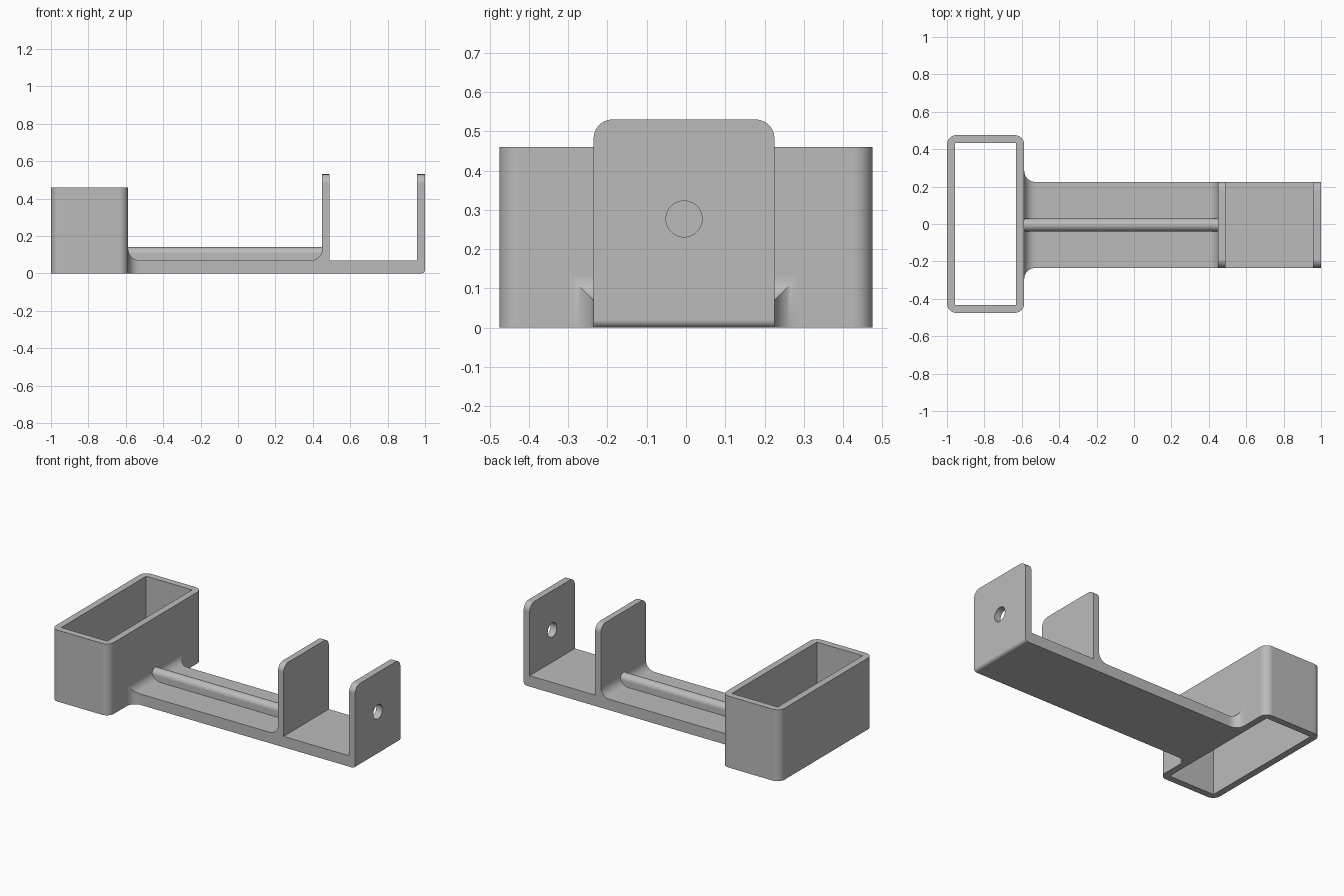
import bpy, bmesh
from math import cos, sin, pi, radians

if "Cube" in bpy.data.objects:
    bpy.data.objects.remove(bpy.data.objects["Cube"])

grey = bpy.data.materials.new("plain grey")
grey.use_nodes = True
grey.diffuse_color = (0.5, 0.5, 0.5, 1)
grey.node_tree.nodes["Principled BSDF"].inputs["Base Color"].default_value = (0.5, 0.5, 0.5, 1)

Y0, Y1 = -0.235, 0.225      # arm sides
T, WALL, R = 0.07, -0.587, 0.06   # arm thickness, box face, fillet radius
PLATE, TOP = 0.45, 0.53     # inner plate position, plate height
YC = (Y0 + Y1) / 2


def arc(cx, cy, r, a0, a1, n=10):
    angles = [radians(a0 + (a1 - a0) * i / n) for i in range(n + 1)]
    return [(cx + r * cos(a), cy + r * sin(a)) for a in angles]


def prism(points, place, lo, hi):
    """Extrude a 2D outline from lo to hi; place maps (u, v, w) to (x, y, z)."""
    bm = bmesh.new()
    face = bm.faces.new([bm.verts.new(place(u, v, lo)) for u, v in points])
    new = bmesh.ops.extrude_face_region(bm, geom=[face])["geom"]
    step = [b - a for a, b in zip(place(0, 0, lo), place(0, 0, hi))]
    bmesh.ops.translate(bm, vec=step, verts=[g for g in new if isinstance(g, bmesh.types.BMVert)])
    return bm


def finish(bm, name):
    bmesh.ops.recalc_face_normals(bm, faces=bm.faces)
    mesh = bpy.data.meshes.new(name)
    bm.to_mesh(mesh)
    bm.free()
    mesh.materials.append(grey)
    obj = bpy.data.objects.new(name, mesh)
    bpy.context.collection.objects.link(obj)
    return obj


def activate(obj):
    bpy.ops.object.select_all(action='DESELECT')
    obj.select_set(True)
    bpy.context.view_layer.objects.active = obj


def cut(obj, cutter):
    activate(obj)
    mod = obj.modifiers.new("cut", 'BOOLEAN')
    mod.operation, mod.solver, mod.object = 'DIFFERENCE', 'EXACT', cutter
    bpy.ops.object.modifier_apply(modifier=mod.name)
    bpy.data.objects.remove(cutter)


def smooth(obj):
    activate(obj)
    bpy.ops.object.shade_smooth_by_angle(angle=radians(30))
    obj.modifiers.new("flat face normals", 'WEIGHTED_NORMAL').keep_sharp = True


def along_x(u, v, w): return (w, u, v)
def along_y(u, v, w): return (u, w, v)
def along_z(u, v, w): return (u, v, w)


# Open rectangular sleeve with rounded corners
c = 0.05
sleeve_outline = (arc(WALL - c, 0.475 - c, c, 0, 90) + arc(-1 + c, 0.475 - c, c, 90, 180)
                  + arc(-1 + c, c - 0.475, c, 180, 270) + arc(WALL - c, c - 0.475, c, 270, 360))
sleeve = finish(prism(sleeve_outline, along_z, 0, 0.46), "sleeve")
opening = [(-0.957, -0.432), (-0.63, -0.432), (-0.63, 0.432), (-0.957, 0.432)]
cut(sleeve, finish(prism(opening, along_z, -0.1, 0.6), "sleeve_cutter"))
smooth(sleeve)

# Arm with two upright plates, drawn as one side profile
profile = ([(WALL + R, 0)] + arc(0.98, 0.02, 0.02, -90, 0)
           + [(1, TOP), (0.957, TOP), (0.957, T), (0.49, T), (0.49, TOP), (PLATE, TOP)]
           + arc(PLATE - R, T + R, R, 0, -90) + [(WALL + R, T)])
bm = prism(profile, along_y, Y0, Y1)
corners = [e for e in bm.edges if all(v.co.z > TOP - 0.001 for v in e.verts)
           and abs(e.verts[0].co.y - e.verts[1].co.y) < 0.001]
bmesh.ops.bevel(bm, geom=corners, offset=0.048, segments=10, profile=0.5, affect='EDGES')
bracket = finish(bm, "arm_and_plates")
hole = arc(YC, 0.277, 0.046, 0, 351, 39)
cut(bracket, finish(prism(hole, along_x, 0.9, 1.1), "hole_cutter"))
smooth(bracket)

# Flared joint where the arm meets the sleeve
bm = bmesh.new()
sections = []
for x, grow in arc(WALL + R, R, R, 270, 180):
    ring = [(Y0 - grow, 0), (Y1 + grow, 0), (Y1 + grow, T + grow), (Y0 - grow, T + grow)]
    sections.append([bm.verts.new((x, y, z)) for y, z in ring])
for a, b in zip(sections, sections[1:]):
    for i in range(4):
        j = (i + 1) % 4
        bm.faces.new((a[i], a[j], b[j], b[i]))
bm.faces.new(sections[0])
bm.faces.new(sections[-1])
smooth(finish(bm, "flared_joint"))

# Round-topped rib along the arm
r = 0.034
rib = [(YC - r, T - 0.01), (YC + r, T - 0.01)] + arc(YC, 0.14 - r, r, 0, 180, 16)
smooth(finish(prism(rib, along_x, WALL - 0.01, PLATE + 0.01), "rib"))
